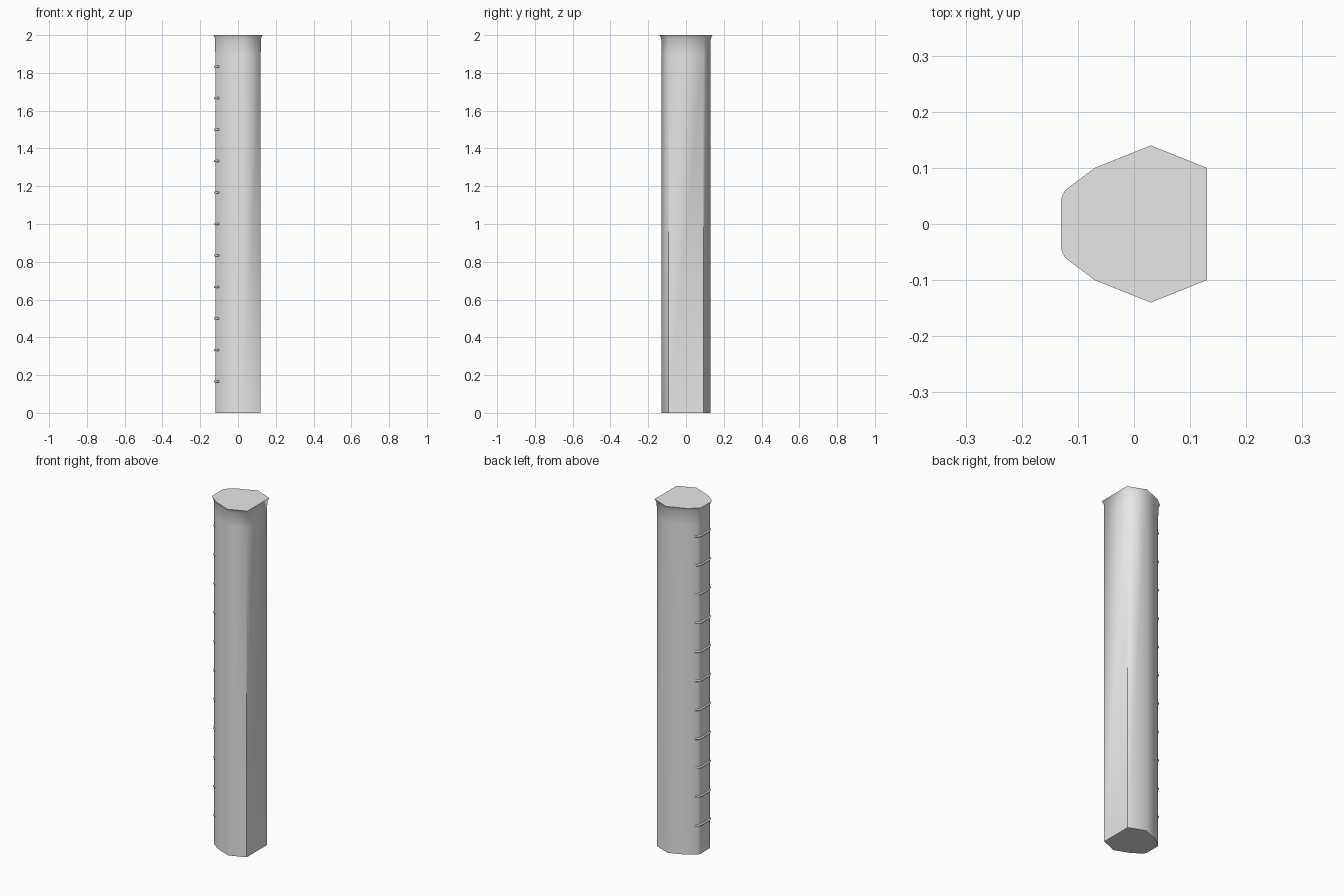
import bpy
import bmesh

cube = bpy.data.objects.get("Cube")
if cube:
    bpy.data.objects.remove(cube, do_unlink=True)

grey = bpy.data.materials.new("light grey")
grey.use_nodes = True
grey.diffuse_color = (0.8, 0.8, 0.8, 1)
grey.node_tree.nodes["Principled BSDF"].inputs["Base Color"].default_value = grey.diffuse_color

# Plan outline of the post: one half, mirrored across y
half = [(0.13, -0.1), (0.03, -0.14), (-0.07, -0.1), (-0.123, -0.06), (-0.13, -0.045)]
outline = half + [(x, -y) for x, y in reversed(half)]
outline.reverse()  # counter-clockwise from above
BLEND = 1.9        # hard corners end here
levels = [(0, 0.925), (BLEND, 0.925), (1.98, 0.935), (2, 1)]


def make_post():
    bm = bmesh.new()
    rings = [[bm.verts.new((x * s, y * s, z)) for x, y in outline] for z, s in levels]
    count = len(outline)
    for low, high in zip(rings, rings[1:]):
        for i in range(count):
            j = (i + 1) % count
            bm.faces.new((low[i], low[j], high[j], high[i]))
    bm.faces.new(rings[0][::-1])
    bm.faces.new(rings[-1])
    bmesh.ops.recalc_face_normals(bm, faces=bm.faces)
    for face in bm.faces:
        face.smooth = True
    # Sharp end caps and sharp corners beside the flat side
    for edge in bm.edges:
        at_cap = any(abs(f.normal.z) > 0.99 for f in edge.link_faces)
        corner = (all(v.co.x > 0.1 and v.co.z <= BLEND + 0.01 for v in edge.verts)
                  and edge.calc_face_angle(0) > 0.8)
        edge.smooth = not (at_cap or corner)
    mesh = bpy.data.meshes.new("post")
    bm.to_mesh(mesh)
    bm.free()
    mesh.materials.append(grey)
    bpy.context.collection.objects.link(bpy.data.objects.new("post", mesh))


# Thin bent rung hugging the narrow side
def make_rung(index, z):
    curve = bpy.data.curves.new("rung", "CURVE")
    curve.dimensions = "3D"
    curve.bevel_depth = 0.006
    curve.bevel_resolution = 1
    curve.use_fill_caps = True
    path = [(-0.1, -0.062), (-0.115, -0.053), (-0.122, -0.036)]
    path += [(x, -y) for x, y in reversed(path)]
    spline = curve.splines.new("POLY")
    spline.points.add(len(path) - 1)
    for point, (x, y) in zip(spline.points, path):
        point.co = (x, y, z, 1)
    curve.materials.append(grey)
    bpy.context.collection.objects.link(bpy.data.objects.new(f"rung_{index}", curve))


make_post()
for n in range(1, 12):
    make_rung(n, n / 6)
